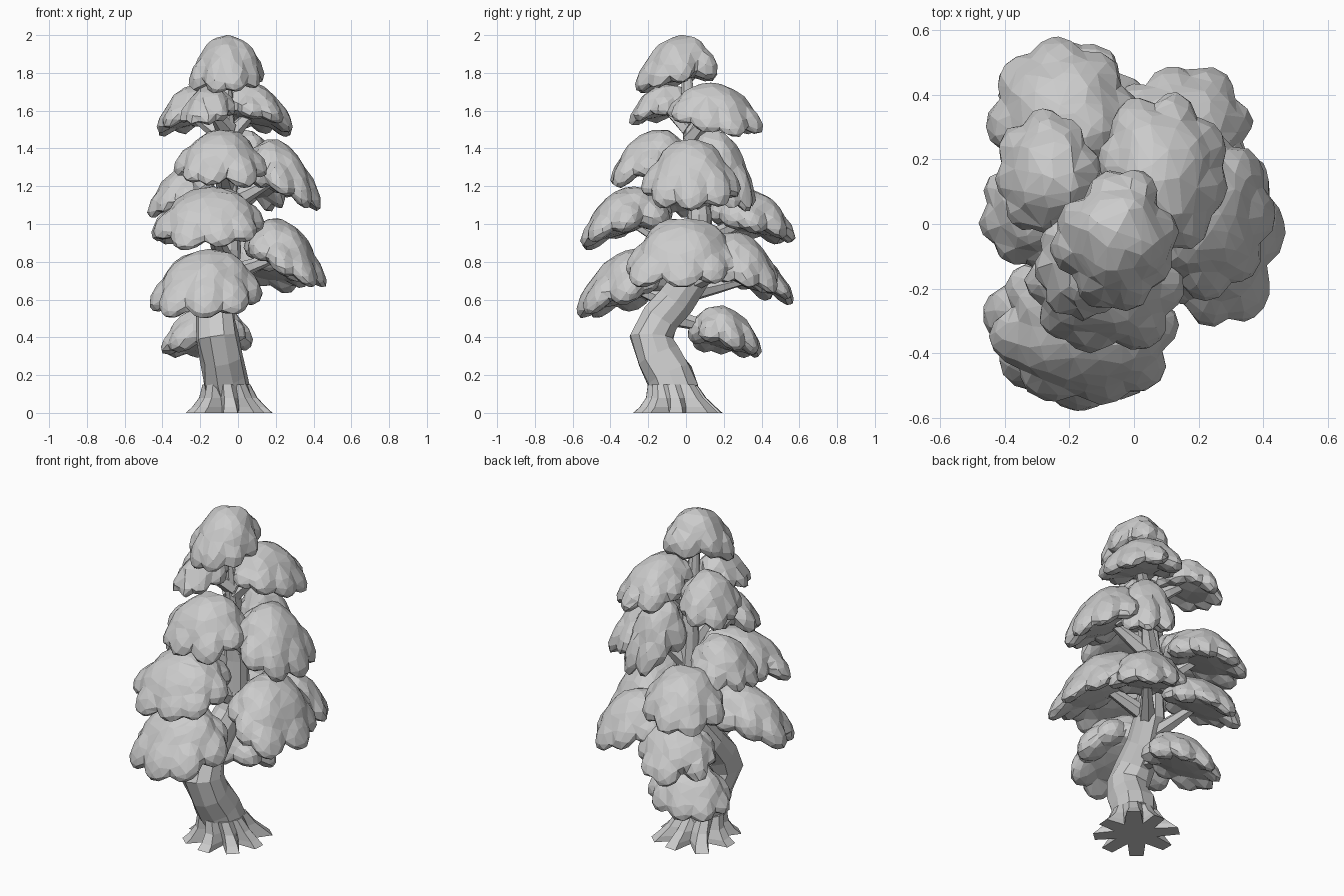
import bpy, bmesh, math, random
from mathutils import Vector, Matrix

random.seed(11)
cube = bpy.data.objects.get("Cube")
if cube:
    bpy.data.objects.remove(cube, do_unlink=True)

# One clay grey for everything
grey = bpy.data.materials.new("clay_grey")
grey.use_nodes = True
COLOUR = (0.6, 0.6, 0.6, 1)
grey.diffuse_color = COLOUR
grey.node_tree.nodes["Principled BSDF"].inputs["Base Color"].default_value = COLOUR


def finish(name, bm):
    mesh = bpy.data.meshes.new(name)
    bmesh.ops.recalc_face_normals(bm, faces=bm.faces)
    bm.to_mesh(mesh)
    bm.free()
    mesh.materials.append(grey)
    obj = bpy.data.objects.new(name, mesh)
    bpy.context.collection.objects.link(obj)
    return obj


def skin(name, rings):
    """Closed surface over a stack of point rings."""
    bm = bmesh.new()
    rings = [[bm.verts.new(p) for p in ring] for ring in rings]
    sides = len(rings[0])
    for low, high in zip(rings, rings[1:]):
        for k in range(sides):
            n = (k + 1) % sides
            bm.faces.new((low[k], low[n], high[n], high[k]))
    bm.faces.new(rings[0][::-1])
    bm.faces.new(rings[-1])
    return finish(name, bm)


def tube(name, path, radii, sides=7, wobble=0.0):
    """Faceted tapering limb along a path of points."""
    pts = [Vector(p) for p in path]
    rings = []
    for i, p in enumerate(pts):
        along = pts[min(i + 1, len(pts) - 1)] - pts[max(i - 1, 0)]
        turn = Vector((0, 0, 1)).rotation_difference(along.normalized())
        ring = []
        for k in range(sides):
            a = math.tau * k / sides
            r = radii[i] * (1 + random.uniform(-wobble, wobble))
            ring.append(p + turn @ Vector((r * math.cos(a), r * math.sin(a), 0)))
        rings.append(ring)
    return skin(name, rings)


# Bent trunk: x, y, z and radius at each step
TRUNK = [(-.05, -.05, .1, .12), (-.07, -.085, .2, .125), (-.09, -.145, .3, .12),
         (-.11, -.18, .4, .115), (-.12, -.13, .5, .105), (-.11, -.05, .6, .1),
         (-.08, .04, .73, .09), (-.06, .07, .86, .075), (-.06, .07, 1.05, .065),
         (-.06, .05, 1.3, .055), (-.06, .02, 1.55, .042), (-.06, 0, 1.82, .025)]
tube("trunk", [t[:3] for t in TRUNK], [t[3] for t in TRUNK], 10, 0.08)


def trunk_at(z):
    for a, b in zip(TRUNK, TRUNK[1:]):
        if a[2] <= z <= b[2]:
            return Vector(a[:3]).lerp(Vector(b[:3]), (z - a[2]) / (b[2] - a[2]))


# Fluted root flare: centre, ridge radius and valley radius at each height
FLARE = [(0, -.045, -.04, .245, .12), (.03, -.045, -.04, .21, .125),
         (.08, -.05, -.05, .165, .125), (.15, -.06, -.07, .135, .12)]
ROOTS = 8
reach = [random.uniform(.93, 1.03) for i in range(ROOTS)]
turn = [random.uniform(-.12, .12) for i in range(ROOTS)]
rings = []
for z, cx, cy, ridge, valley in FLARE:
    ring = []
    for i in range(ROOTS):
        # Each root is a flat-topped ridge followed by a valley point
        for step, r in ((-.2, ridge * reach[i]), (.2, ridge * reach[i]), (.5, valley)):
            a = math.tau * (i + step + turn[i]) / ROOTS
            ring.append((cx + r * math.cos(a), cy + r * math.sin(a), z))
    rings.append(ring)
skin("root_flare", rings)


def foliage(name, box, lean):
    """Lobed umbrella of leaves that droops outward and fills a box."""
    x0, x1, y0, y1, z0, z1 = box
    bm = bmesh.new()

    def lobe(r, a, z, size, height):
        place = Matrix.Translation((r * math.cos(a), r * math.sin(a), z))
        bmesh.ops.create_icosphere(bm, subdivisions=3, radius=1,
                                   matrix=place @ Matrix.Diagonal((size, size, height, 1)))

    lobe(0, 0, 0, .76, .8)
    start = random.uniform(0, math.tau)
    rim, top = 8, 4
    for k in range(rim):
        a = start + math.tau * (k + random.uniform(-.2, .2)) / rim
        lobe(random.uniform(.6, .68), a, random.uniform(-.22, -.05),
             random.uniform(.3, .38), random.uniform(.45, .58))
    for k in range(top):
        a = start + math.tau * (k + random.uniform(-.2, .2)) / top
        lobe(.33, a, .17, random.uniform(.4, .48), random.uniform(.52, .6))
    # Droop at the rim and away from the trunk
    out = Vector(((x0 + x1) / 2, (y0 + y1) / 2)) - Vector((-.06, .03))
    out = out.normalized() * lean
    for v in bm.verts:
        v.co.z -= .55 * (v.co.x ** 2 + v.co.y ** 2) + out.dot(v.co.xy)
    # Fit to the box
    for axis, (lo, hi) in enumerate(((x0, x1), (y0, y1), (z0, z1))):
        low = min(v.co[axis] for v in bm.verts)
        span = max(v.co[axis] for v in bm.verts) - low
        for v in bm.verts:
            v.co[axis] = lo + (hi - lo) * (v.co[axis] - low) / span
    obj = finish(name, bm)
    fuse = obj.modifiers.new("fuse", 'REMESH')
    fuse.mode = 'VOXEL'
    fuse.voxel_size = .016
    facet = obj.modifiers.new("facet", 'DECIMATE')
    facet.ratio = .065


# Leaf clumps: name, box, lean, height where the branch leaves the trunk
CLUMPS = [
    ("crown", (-.26, .14, -.27, .17, 1.69, 2.0), .3, None),
    ("upper_left", (-.43, -.1, -.03, .36, 1.46, 1.73), .45, 1.45),
    ("upper_front", (-.31, -.01, -.3, .06, 1.52, 1.74), .45, 1.5),
    ("upper_right", (-.11, .29, -.1, .41, 1.46, 1.75), .45, 1.45),
    ("middle_front", (-.34, .16, -.4, .02, 1.19, 1.5), .45, 1.2),
    ("middle_right", (.02, .44, -.24, .29, 1.07, 1.45), .6, 1.1),
    ("middle_back_right", (-.1, .25, 0, .37, 1.06, 1.5), .5, 1.1),
    ("middle_left", (-.48, -.12, -.15, .25, 1.03, 1.31), .5, 1.0),
    ("middle_back", (-.46, .02, .12, .58, .89, 1.19), .5, .9),
    ("lower_front", (-.45, .14, -.56, -.07, .86, 1.2), .5, .8),
    ("lower_right", (.03, .47, -.32, .3, .66, 1.03), .6, .72),
    ("lower_back_right", (-.08, .37, .08, .49, .63, .96), .5, .68),
    ("bottom_front", (-.47, .13, -.58, -.07, .5, .87), .5, .58),
    ("bottom_back", (-.42, .05, .15, .57, .57, .86), .5, .62),
    ("lowest_back", (-.41, .08, .01, .4, .29, .57), .45, .52),
]
for name, box, lean, height in CLUMPS:
    foliage(name + "_foliage", box, lean)
    if height:
        base = trunk_at(height)
        tip = Vector(((box[0] + box[1]) / 2, (box[2] + box[3]) / 2,
                      box[4] * .5 + box[5] * .5))
        bend = base.lerp(tip, .5)
        tube(name + "_branch", [base, bend, tip], [.055, .038, .022], 6, 0.1)
